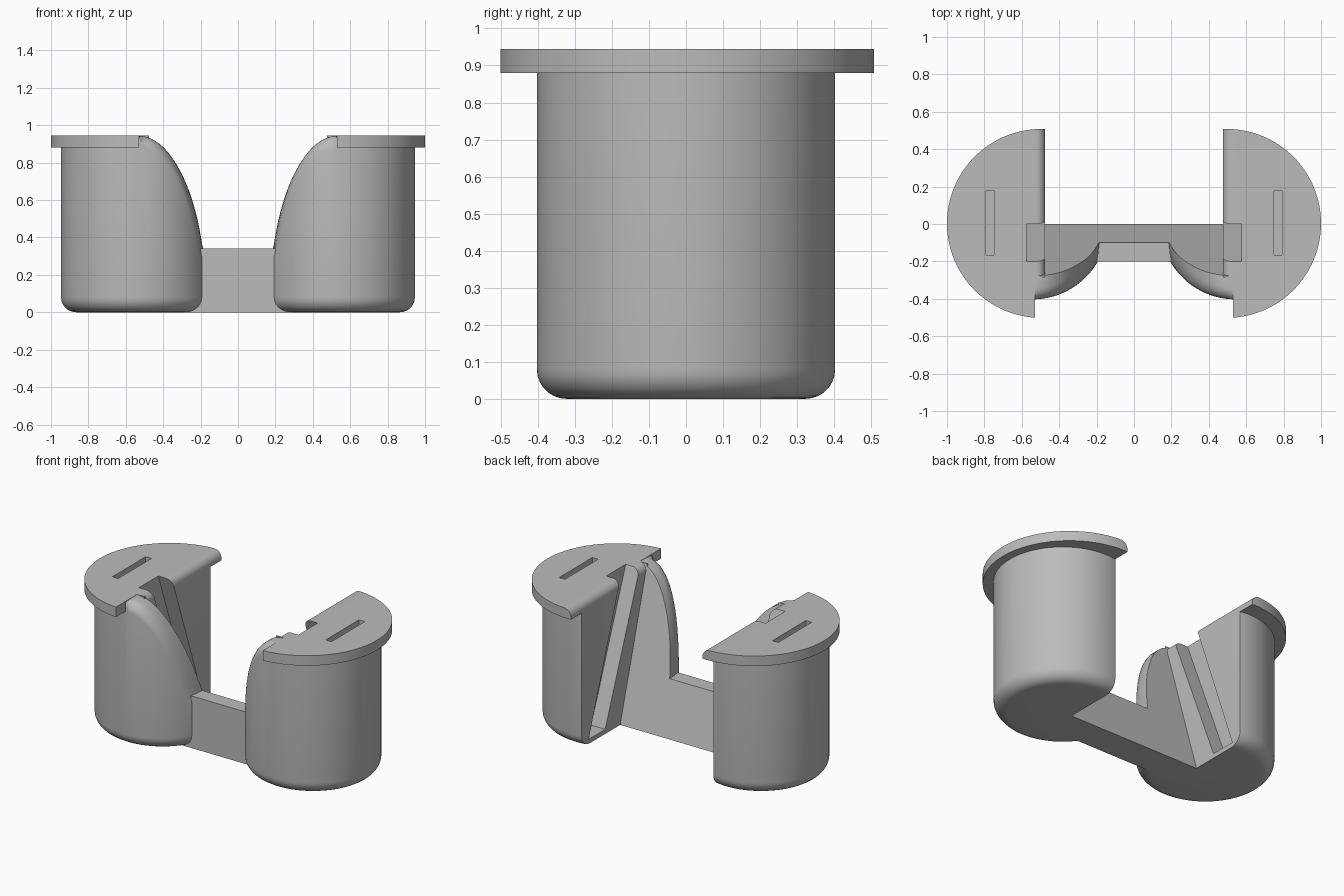
import bpy, bmesh
from math import sin, cos, pi, sqrt

if "Cube" in bpy.data.objects:
    bpy.data.objects.remove(bpy.data.objects["Cube"])

grey = bpy.data.materials.new("plain grey")
grey.use_nodes = True
COLOUR = (0.5, 0.5, 0.5, 1)
grey.diffuse_color = COLOUR
grey.node_tree.nodes["Principled BSDF"].inputs["Base Color"].default_value = COLOUR

POD_X, POD_R = 0.543, 0.403
TOP, LIP = 0.945, 0.88
LEAN = -0.294          # y shift per unit of height on the leaning back face


def finish(name, bm):
    bmesh.ops.recalc_face_normals(bm, faces=bm.faces)
    mesh = bpy.data.meshes.new(name)
    bm.to_mesh(mesh)
    bm.free()
    mesh.materials.append(grey)
    obj = bpy.data.objects.new(name, mesh)
    bpy.context.collection.objects.link(obj)
    return obj


def loft(name, *loops):
    """Solid through matching closed loops, capped at both ends."""
    bm = bmesh.new()
    rings = [[bm.verts.new(p) for p in loop] for loop in loops]
    n = len(rings[0])
    for a, b in zip(rings, rings[1:]):
        for i in range(n):
            j = (i + 1) % n
            bm.faces.new((a[i], a[j], b[j], b[i]))
    bm.faces.new(rings[0])
    bm.faces.new(rings[-1])
    return finish(name, bm)


def box(name, x0, x1, y0, y1, z0, z1):
    return loft(name, *[[(x0, y0, z), (x1, y0, z), (x1, y1, z), (x0, y1, z)] for z in (z0, z1)])


def combine(target, other, operation):
    mod = target.modifiers.new("cut", 'BOOLEAN')
    mod.operation, mod.object, mod.solver = operation, other, 'EXACT'
    bpy.context.view_layer.objects.active = target
    bpy.ops.object.modifier_apply(modifier=mod.name)
    bpy.data.objects.remove(other)


def ceiling(x, inset):
    """Height of the curved shoulder that falls towards the middle."""
    d = max(0, 0.53 - abs(x))
    if d == 0:
        return TOP - 0.002
    return max(0.3, (TOP - 0.002 - inset) * sqrt(max(0, 1 - (d / (0.37 - inset / 2)) ** 2)))


def pod(name, side, n=112, steps=7):
    def ring(r, height):
        pts = []
        for i in range(n):
            a = 2 * pi * (i + 0.5) / n
            x = side * (POD_X + r * cos(a))
            pts.append((x, r * sin(a), height(x)))
        return pts
    loops = []
    # rounded foot
    for k in range(steps + 1):
        a = pi / 2 * k / steps
        loops.append(ring(POD_R - 0.08 * (1 - sin(a)), lambda x: 0.08 * (1 - cos(a))))
    # rounded shoulder, then the top surface
    for k in range(steps, -1, -1):
        a = pi / 2 * k / steps
        inset = 0.06 * (1 - cos(a))
        loops.append(ring(POD_R - 0.06 * (1 - sin(a)), lambda x: ceiling(x, inset)))
    for r in (0.3, 0.25, 0.2, 0.15, 0.1, 0.05, 0.01):
        loops.append(ring(r, lambda x: ceiling(x, 0)))
    return loft(name, *loops)


def flange(name, side, n=128):
    disc = [(side * (0.495 + 0.505 * cos(2 * pi * i / n)), 0.003 + 0.505 * sin(2 * pi * i / n))
            for i in range(n)]
    obj = loft(name, *[[(x, y, z) for x, y in disc] for z in (LIP, TOP)])
    # trim the inner half, and a little more at the front
    combine(obj, box("trim", min(0, side * 0.475), max(0, side * 0.475), -1, 1, 0.8, 1), 'DIFFERENCE')
    combine(obj, box("trim", min(0, side * 0.53), max(0, side * 0.53), -1, -0.285, 0.8, 1), 'DIFFERENCE')
    return obj


# Crossbar joined to both pods and their flanges
holder = box("twin_pod_holder", -0.45, 0.45, -0.2, 0.1, 0, 0.34)
for side in (1, -1):
    combine(holder, pod("pod", side), 'UNION')
    combine(holder, flange("flange", side), 'UNION')

# Leaning opening between the pods, flared with a rounded lip at the top
half = [(0.475, -0.1)]
for k in range(9):
    a = pi / 2 * k / 8
    half.append((0.525 - 0.05 * cos(a), TOP - 0.05 + 0.05 * sin(a)))
half.append((0.525, 1.1))
outline = half + [(-x, z) for x, z in reversed(half)]
opening = loft("opening", [(x, LEAN * z, z) for x, z in outline], [(x, 0.9, z) for x, z in outline])
combine(holder, opening, 'DIFFERENCE')

# Leaning grooves and the thin slots in the tops
groove = [(0.155, 0.03), (0.325, 0.03), (-0.037, 1.05), (-0.241, 1.05)]
for side in (1, -1):
    cutter = loft("groove", *[[(side * x, y, z) for y, z in groove] for x in (0.4, 0.575)])
    combine(holder, cutter, 'DIFFERENCE')
    x = side * 0.77
    combine(holder, box("slot", x - 0.021, x + 0.021, -0.165, 0.178, 0.85, 1.1), 'DIFFERENCE')

bpy.ops.object.select_all(action='DESELECT')
holder.select_set(True)
bpy.context.view_layer.objects.active = holder
bpy.ops.object.shade_smooth_by_angle(angle=0.55)
